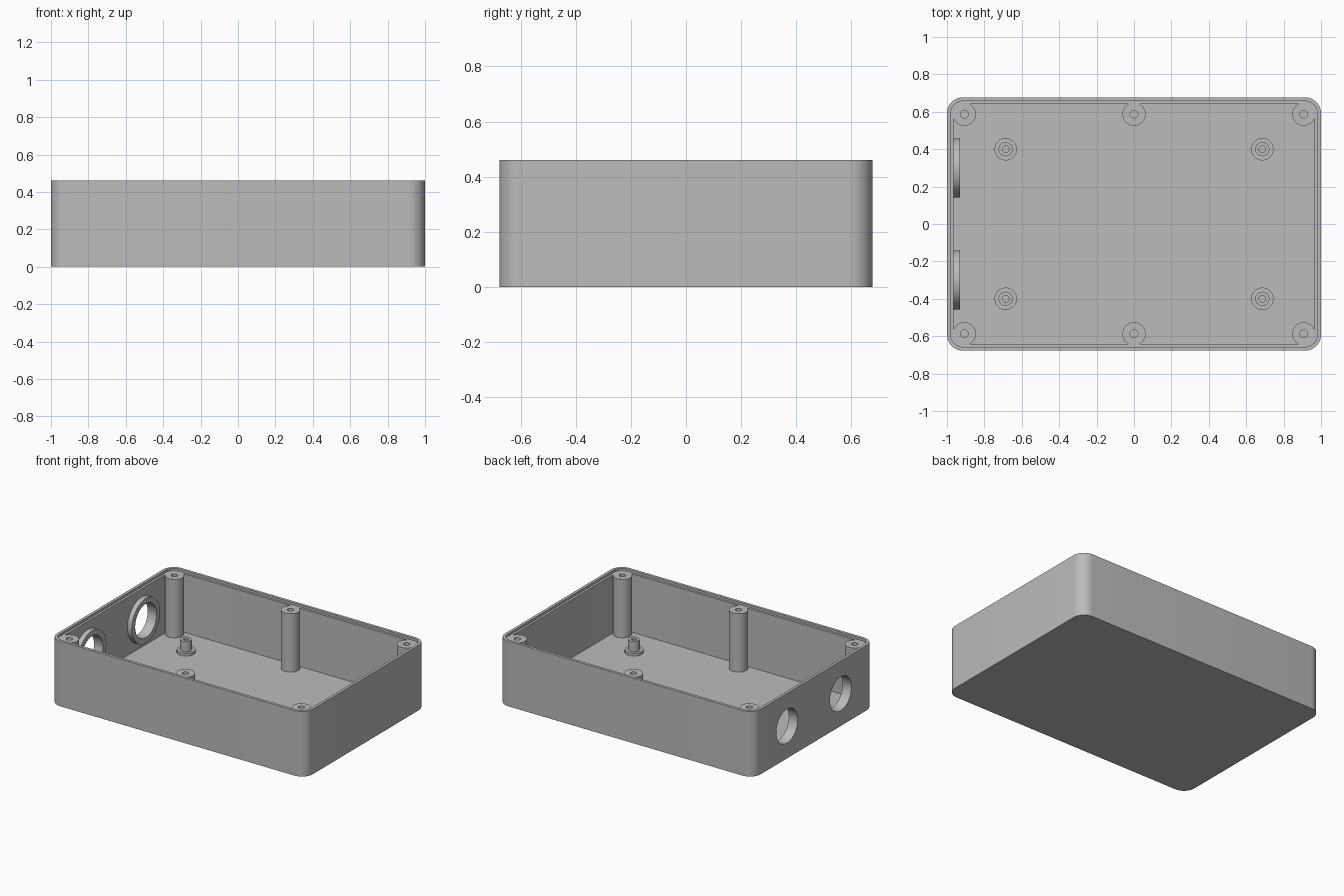
import bpy, bmesh
from math import sin, cos, pi
from mathutils import Matrix

cube = bpy.data.objects.get("Cube")
if cube:
    bpy.data.objects.remove(cube)

# Overall sizes
HALF_X, HALF_Y, HEIGHT = 1.0, 0.677, 0.46
CORNER, FLOOR, LEDGE = 0.085, 0.032, 0.444
LIP, WALL = 0.02, 0.036

grey = bpy.data.materials.new("plain grey")
grey.use_nodes = True
grey.diffuse_color = (0.5, 0.5, 0.5, 1)
grey.node_tree.nodes["Principled BSDF"].inputs["Base Color"].default_value = grey.diffuse_color


def finish(name, bm):
    """Turn a bmesh into a smooth-shaded object with sharp edges kept."""
    bmesh.ops.recalc_face_normals(bm, faces=bm.faces)
    mesh = bpy.data.meshes.new(name)
    bm.to_mesh(mesh)
    bm.free()
    mesh.materials.append(grey)
    obj = bpy.data.objects.new(name, mesh)
    bpy.context.collection.objects.link(obj)
    return obj


def shade(obj):
    bpy.ops.object.select_all(action='DESELECT')
    obj.select_set(True)
    bpy.context.view_layer.objects.active = obj
    bpy.ops.object.shade_smooth_by_angle(angle=pi / 6)


def bridge(bm, a, b):
    n = len(a)
    for i in range(n):
        bm.faces.new((a[i], a[(i + 1) % n], b[(i + 1) % n], b[i]))


def rounded_loop(bm, inset, z, steps=10):
    """Rounded rectangle of vertices, set in from the outer wall."""
    r = CORNER - inset
    loop = []
    for k, (sx, sy) in enumerate(((1, 1), (-1, 1), (-1, -1), (1, -1))):
        for i in range(steps + 1):
            a = (k + i / steps) * pi / 2
            loop.append(bm.verts.new((sx * (HALF_X - CORNER) + r * cos(a),
                                      sy * (HALF_Y - CORNER) + r * sin(a), z)))
    return loop


def lathe(name, profile, matrix, closed=False, sides=40):
    """Revolve (radius, height) points; the ends are capped or joined."""
    bm = bmesh.new()
    rings = [[bm.verts.new((r * cos(2 * pi * i / sides), r * sin(2 * pi * i / sides), z))
              for i in range(sides)] for r, z in profile]
    for a, b in zip(rings, rings[1:]):
        bridge(bm, a, b)
    if closed:
        bridge(bm, rings[-1], rings[0])
    else:
        bm.faces.new(rings[0])
        bm.faces.new(rings[-1])
    bm.transform(matrix)
    return finish(name, bm)


# Tray: outer wall, stepped rim, inner wall and floor
bm = bmesh.new()
sections = ((0, 0), (0, HEIGHT), (LIP, HEIGHT), (LIP, LEDGE), (WALL, LEDGE), (WALL, FLOOR))
loops = [rounded_loop(bm, inset, z) for inset, z in sections]
for a, b in zip(loops, loops[1:]):
    bridge(bm, a, b)
bm.faces.new(loops[0])
bm.faces.new(loops[-1])
tray = finish("enclosure_tray", bm)

# Cable openings through the right wall, each with a collar inside
for side, y in (("front", -0.3), ("back", 0.3)):
    place = Matrix.Translation((-HALF_X, y, 0.228)) @ Matrix.Rotation(pi / 2, 4, 'Y')
    cutter = lathe("opening_cutter", ((0.12, -0.05), (0.12, 0.15)), place, sides=48)
    cutter.hide_render = True
    cut = tray.modifiers.new("opening", 'BOOLEAN')
    cut.operation, cut.solver, cut.object = 'DIFFERENCE', 'EXACT', cutter
    bpy.context.view_layer.objects.active = tray
    bpy.ops.object.modifier_apply(modifier=cut.name)
    bpy.data.objects.remove(cutter)
    collar = lathe(side + "_opening_collar",
                   ((0.12, 0.03), (0.158, 0.03), (0.158, 0.07), (0.12, 0.07)),
                   place, closed=True, sides=48)
    shade(collar)
shade(tray)

# Screw posts at the corners and mid-sides, with blind holes
post = ((0.062, FLOOR - 0.01), (0.062, LEDGE + 0.001), (0.021, LEDGE + 0.001), (0.021, 0.25))
for x, column in ((-0.907, "right"), (0, "middle"), (0.907, "left")):
    for y, row in ((-0.587, "front"), (0.587, "back")):
        shade(lathe(f"{row}_{column}_screw_post", post, Matrix.Translation((x, y, 0))))

# Board standoffs: wide foot, narrow stud, blind hole
standoff = ((0.06, FLOOR - 0.01), (0.06, 0.052), (0.038, 0.052), (0.038, 0.125),
            (0.018, 0.125), (0.018, 0.05))
for x, column in ((-0.686, "right"), (0.686, "left")):
    for y, row in ((-0.4, "front"), (0.4, "back")):
        shade(lathe(f"{row}_{column}_standoff", standoff, Matrix.Translation((x, y, 0))))
